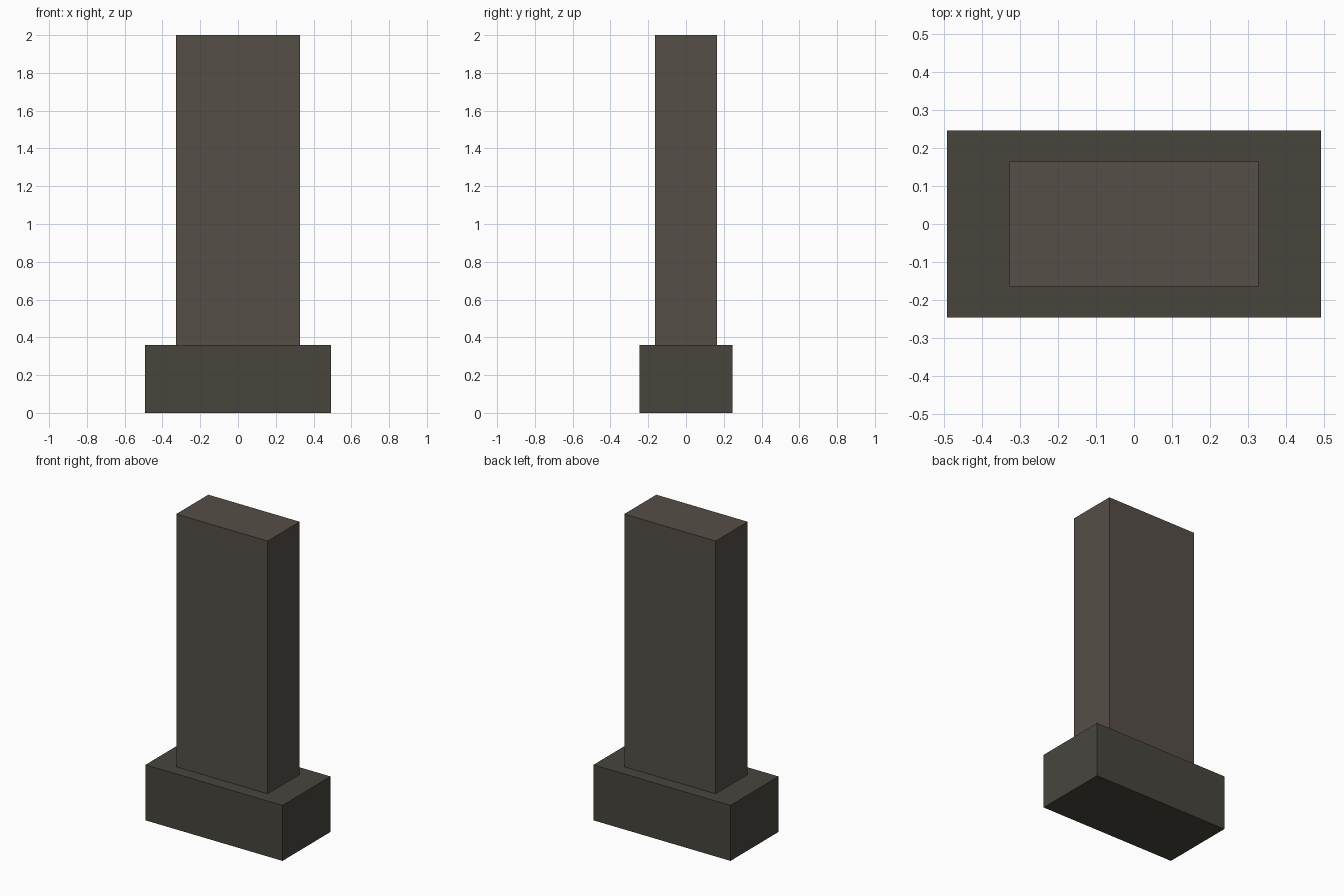
import bpy

if "Cube" in bpy.data.objects:
    bpy.data.objects.remove(bpy.data.objects["Cube"])


def material(name, color):
    mat = bpy.data.materials.new(name)
    mat.diffuse_color = (*color, 1.0)
    mat.use_nodes = True
    mat.node_tree.nodes["Principled BSDF"].inputs["Base Color"].default_value = mat.diffuse_color
    return mat


def block(name, size, bottom, mat):
    bpy.ops.mesh.primitive_cube_add(size=1, location=(0, 0, bottom + size[2] / 2))
    obj = bpy.context.object
    obj.name = name
    obj.scale = size
    bpy.ops.object.transform_apply(location=False, rotation=False, scale=True)
    obj.data.materials.append(mat)
    return obj


BASE_HEIGHT = 0.36

# Wide plinth
block("base", (0.984, 0.492, BASE_HEIGHT), 0, material("dark_stone", (0.065, 0.06, 0.048)))

# Upright slab standing on the plinth
block("slab", (0.656, 0.328, 2 - BASE_HEIGHT), BASE_HEIGHT, material("stone", (0.09, 0.077, 0.062)))
